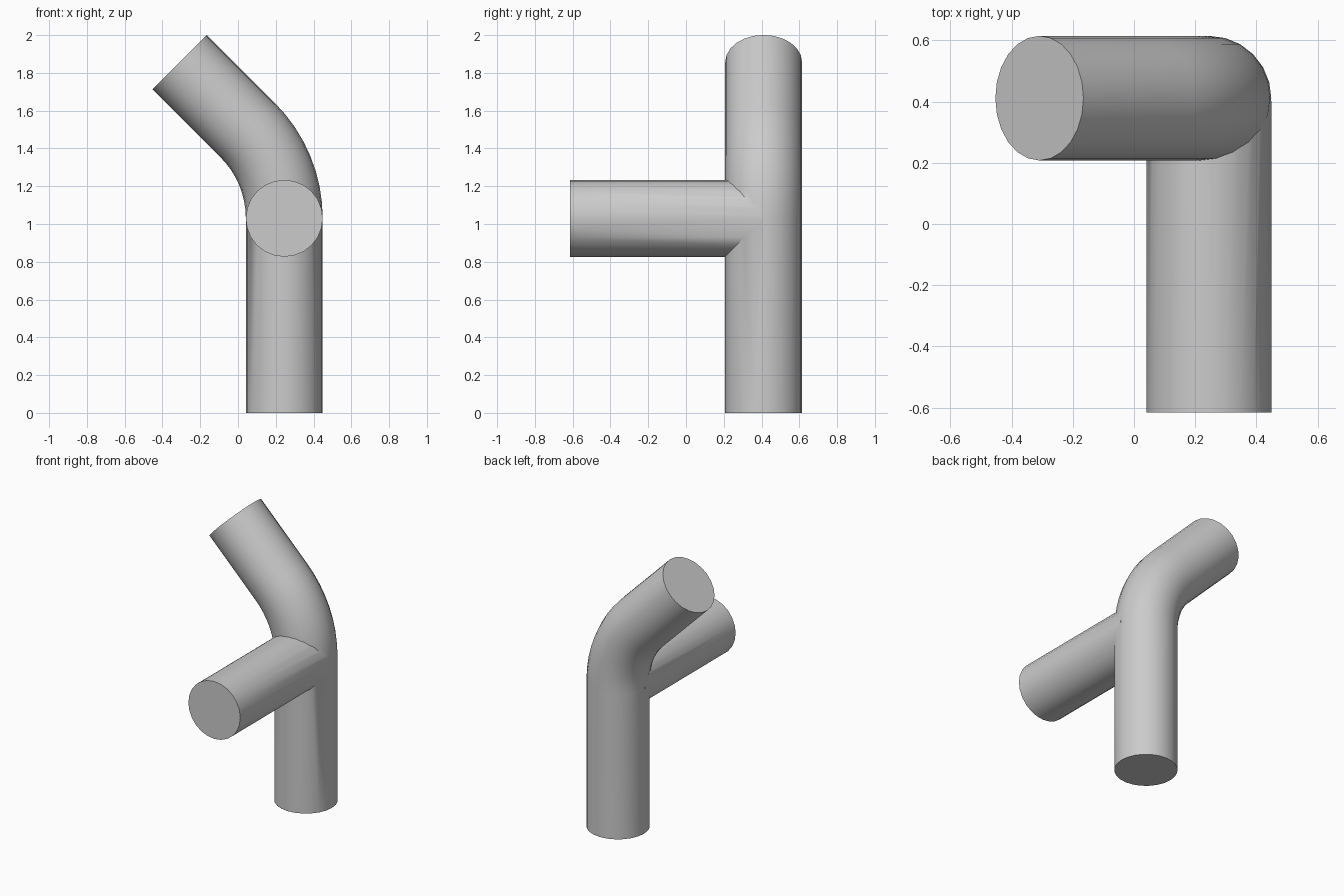
import bpy, bmesh, math
from mathutils import Vector

if "Cube" in bpy.data.objects:
    bpy.data.objects.remove(bpy.data.objects["Cube"])

R = 0.2035          # pipe radius
SIDES = 24
CX, CY, JOINT_Z = 0.245, 0.411, 1.03
BEND = 0.66         # bend radius of the elbow


def tube(name, path):
    """Capped round tube through (centre, direction, side axis) stations."""
    bm = bmesh.new()
    rings = []
    for centre, direction, side in path:
        c, d, u = Vector(centre), Vector(direction), Vector(side)
        v = d.cross(u)
        ring = []
        for i in range(SIDES):
            a = 2 * math.pi * i / SIDES
            ring.append(bm.verts.new(c + R * (math.cos(a) * u + math.sin(a) * v)))
        rings.append(ring)
    for lo, hi in zip(rings, rings[1:]):
        for i in range(SIDES):
            j = (i + 1) % SIDES
            bm.faces.new((lo[i], lo[j], hi[j], hi[i]))
    bm.faces.new(rings[0][::-1])
    bm.faces.new(rings[-1])
    bmesh.ops.recalc_face_normals(bm, faces=bm.faces)
    mesh = bpy.data.meshes.new(name)
    bm.to_mesh(mesh)
    bm.free()
    obj = bpy.data.objects.new(name, mesh)
    bpy.context.collection.objects.link(obj)
    return obj


# main pipe: upright, 45 degree elbow, straight outlet
Y = (0, 1, 0)
path = [((CX, CY, 0), (0, 0, 1), Y)]
STEPS = 8
for k in range(STEPS + 1):
    a = math.radians(45) * k / STEPS
    path.append(((CX - BEND + BEND * math.cos(a), CY, JOINT_Z + BEND * math.sin(a)),
                 (-math.sin(a), 0, math.cos(a)), Y))
s = math.sqrt(0.5)
path.append(((-0.309, CY, 1.857), (-s, 0, s), Y))
pipe = tube("bent_pipe", path)

# side branch running to the front
branch = tube("branch_pipe", [((CX, -0.615, JOINT_Z), (0, 1, 0), (0, 0, 1)),
                              ((CX, CY - 0.01, JOINT_Z), (0, 1, 0), (0, 0, 1))])
branch.hide_render = True

# merge the branch into the main pipe
mod = pipe.modifiers.new("join_branch", 'BOOLEAN')
mod.operation = 'UNION'
mod.solver = 'EXACT'
mod.object = branch
bpy.context.view_layer.objects.active = pipe
pipe.select_set(True)
bpy.ops.object.modifier_apply(modifier=mod.name)
bpy.data.objects.remove(branch)
bpy.ops.object.shade_smooth_by_angle(angle=math.radians(35))
